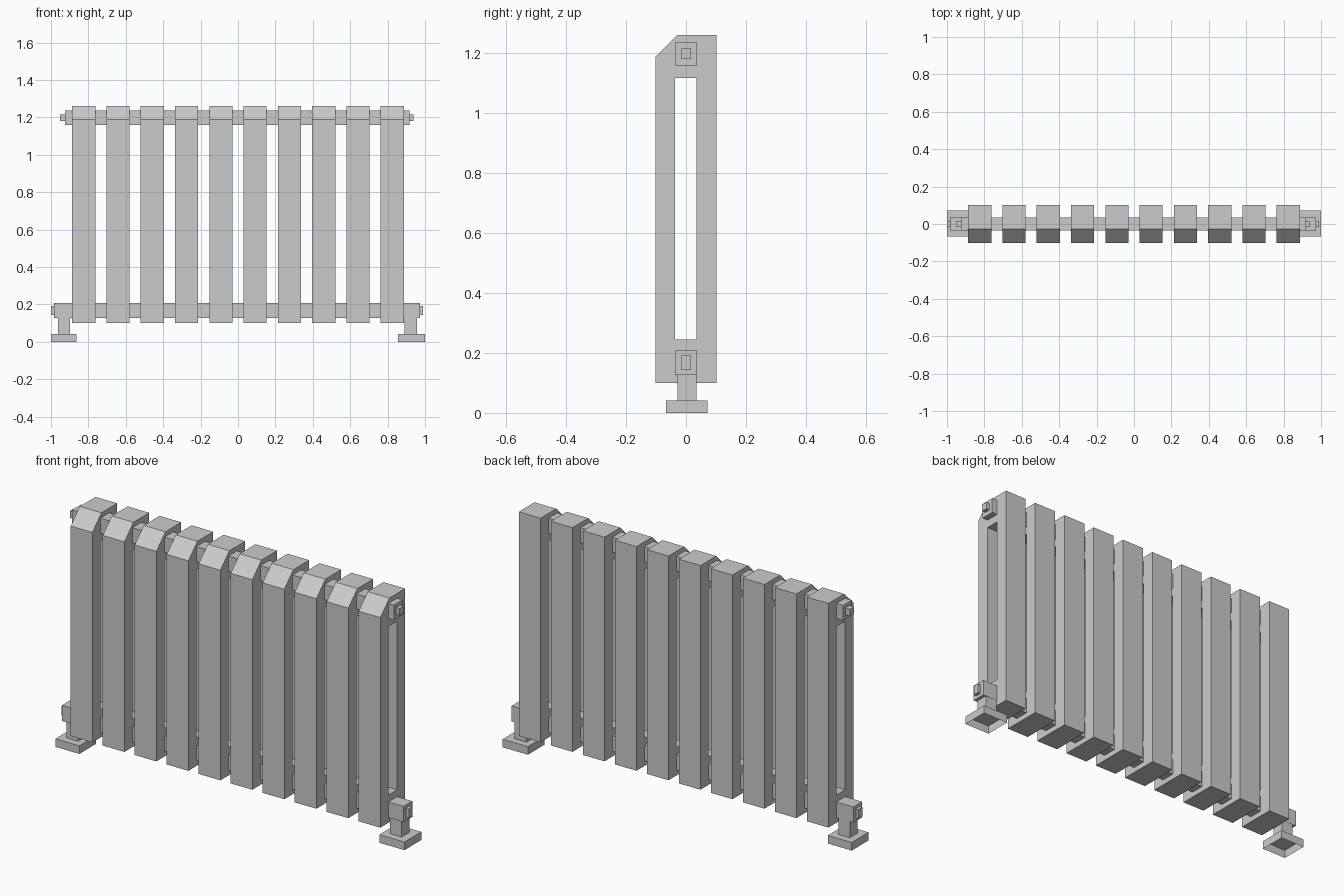
import bpy, bmesh

if "Cube" in bpy.data.objects:
    bpy.data.objects.remove(bpy.data.objects["Cube"])


def finish(bm, name):
    mesh = bpy.data.meshes.new(name)
    bm.to_mesh(mesh)
    bm.free()
    return mesh


def place(mesh, name, loc=(0, 0, 0)):
    ob = bpy.data.objects.new(name, mesh)
    ob.location = loc
    bpy.context.collection.objects.link(ob)
    return ob


def box(name, x, y, z, open_bottom=False):
    """Box from (min, max) ranges, optionally without its bottom face."""
    bm = bmesh.new()
    bmesh.ops.create_cube(bm, size=1)
    for v in bm.verts:
        v.co = [r[0] if c < 0 else r[1] for c, r in zip(v.co, (x, y, z))]
    bm.normal_update()
    if open_bottom:
        low = [f for f in bm.faces if f.normal.z < -0.5]
        bmesh.ops.delete(bm, geom=low, context='FACES_ONLY')
    return place(finish(bm, name), name)


# Radiator section: side profile with a long slot, extruded across x
FIN_W = 0.124
outer = [(-.102, .10), (.101, .10), (.101, 1.261), (-.028, 1.261), (-.102, 1.188)]
inner = [(-.036, .244), (.035, .244), (.035, 1.117), (-.036, 1.117)]
bm = bmesh.new()
o = [bm.verts.new((-FIN_W / 2, y, z)) for y, z in outer]
i = [bm.verts.new((-FIN_W / 2, y, z)) for y, z in inner]
faces = [bm.faces.new(f) for f in (
    (o[0], o[1], i[1], i[0]), (o[1], o[2], i[2], i[1]),
    (o[2], o[3], o[4], i[3], i[2]), (o[4], o[0], i[0], i[3]))]
ext = bmesh.ops.extrude_face_region(bm, geom=faces, use_keep_orig=True)
for v in ext['geom']:
    if isinstance(v, bmesh.types.BMVert):
        v.co.x += FIN_W
bmesh.ops.recalc_face_normals(bm, faces=bm.faces[:])
fin = finish(bm, "radiator_section")
for n in range(10):
    place(fin, f"radiator_section_{n + 1}", (-0.825 + n * 1.65 / 9, 0, 0))

# Horizontal pipes joining the sections
PIPE_Y = (-.036, .036)
box("upper_pipe", (-.925, .918), PIPE_Y, (1.158, 1.236))
box("lower_pipe", (-.984, .974), PIPE_Y, (.127, .208))

# End plugs on the pipes
PLUG_Y = (-.016, .016)
box("upper_plug_left", (-.952, -.925), PLUG_Y, (1.18, 1.216))
box("upper_plug_right", (.918, .938), PLUG_Y, (1.18, 1.216))
box("lower_plug_left", (-1.0, -.984), PLUG_Y, (.143, .191))
box("lower_plug_right", (.974, .99), PLUG_Y, (.143, .191))

# Feet: hollow base plates with a short post up to the lower pipe
for side, base_x, post_x in (("left", (-1.0, -.863), (-.963, -.898)),
                             ("right", (.856, 1.0), (.89, .957))):
    box(f"foot_base_{side}", base_x, (-.066, .072), (0, .042), True)
    box(f"foot_post_{side}", post_x, (-.028, .035), (.042, .127), True)
